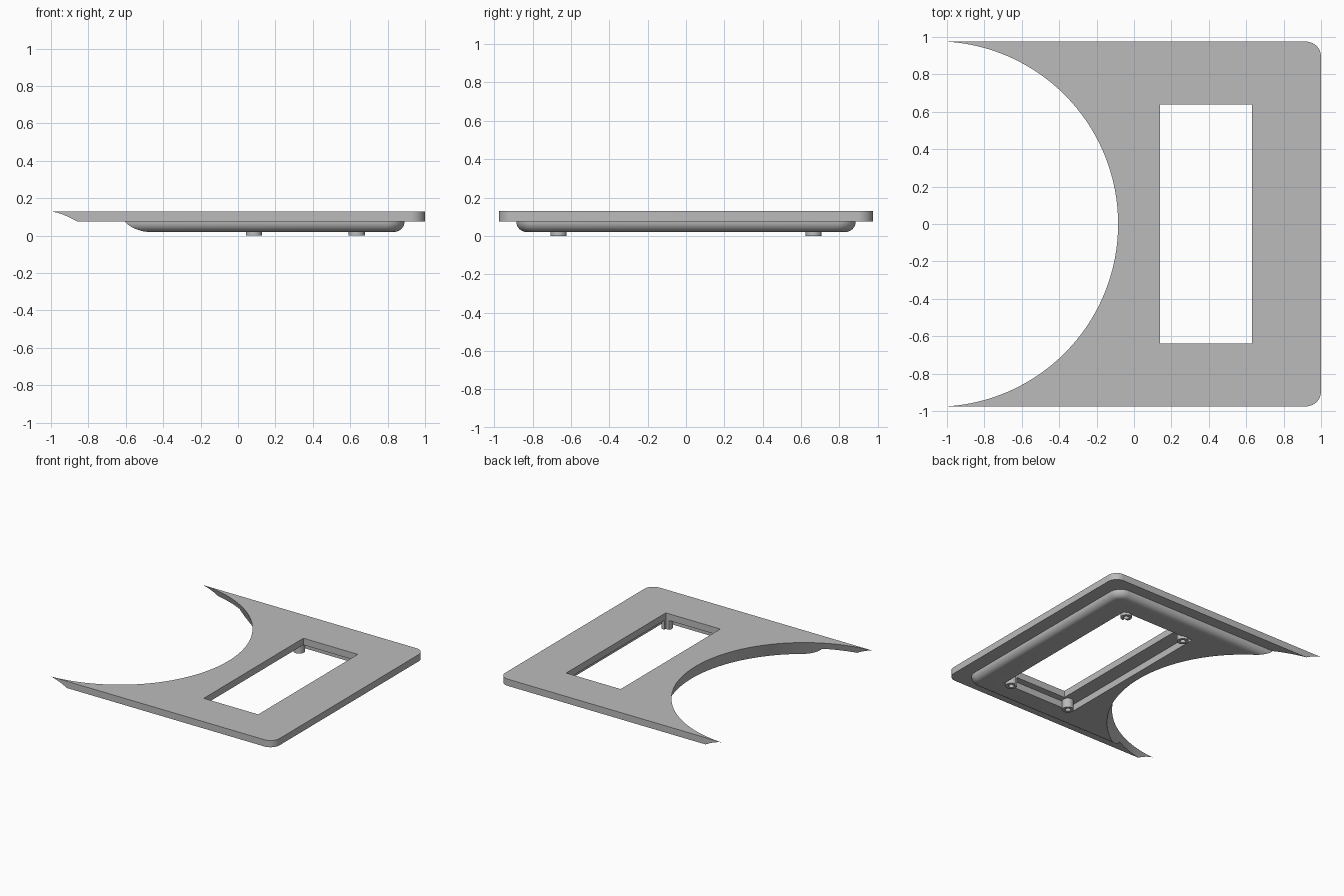
import bpy, bmesh, math

if "Cube" in bpy.data.objects:
    bpy.data.objects.remove(bpy.data.objects["Cube"], do_unlink=True)

grey = bpy.data.materials.new("light grey plastic")
grey.use_nodes = True
grey.diffuse_color = (0.5, 0.5, 0.5, 1)
grey.node_tree.nodes["Principled BSDF"].inputs["Base Color"].default_value = (0.5, 0.5, 0.5, 1)

TOP, UNDER, PAN = 0.13, 0.075, 0.02   # plate top, plate underside, pan underside


def finish(name, bm):
    bmesh.ops.recalc_face_normals(bm, faces=bm.faces)
    mesh = bpy.data.meshes.new(name)
    bm.to_mesh(mesh)
    bm.free()
    mesh.materials.append(grey)
    obj = bpy.data.objects.new(name, mesh)
    bpy.context.collection.objects.link(obj)
    return obj


def outline(xmax, ymax, radius, inset=0.0):
    """Rectangle open to -x, with both +x corners rounded."""
    pts = [(-1, inset - ymax)]
    for side in (-1, 1):
        for i in range(13):
            a = math.radians(7.5 * i) * side
            if side < 0:
                a = -math.pi / 2 - a
            r = radius - inset
            pts.append((xmax - radius + r * math.cos(a),
                        side * (ymax - radius) + r * math.sin(a)))
    return pts + [(-1, ymax - inset)]


def loft(name, levels):
    """Skin a stack of (z, outline) sections and cap both ends."""
    bm = bmesh.new()
    rings = [[bm.verts.new((x, y, z)) for x, y in pts] for z, pts in levels]
    n = len(rings[0])
    for low, high in zip(rings, rings[1:]):
        for i in range(n):
            j = (i + 1) % n
            bm.faces.new((low[i], low[j], high[j], high[i]))
    bm.faces.new(rings[0][::-1])
    bm.faces.new(rings[-1])
    return finish(name, bm)


def circle(x, y, r, n):
    return [(x + r * math.cos(math.tau * i / n), y + r * math.sin(math.tau * i / n))
            for i in range(n)]


def box(name, x0, x1, half_y, z0, z1):
    pts = [(x0, -half_y), (x1, -half_y), (x1, half_y), (x0, half_y)]
    return loft(name, [(z0, pts), (z1, pts)])


def combine(target, tool, operation="DIFFERENCE"):
    tool.hide_render = True
    mod = target.modifiers.new("cut", "BOOLEAN")
    mod.operation, mod.solver, mod.object = operation, "EXACT", tool
    bpy.context.view_layer.objects.active = target
    bpy.ops.object.modifier_apply(modifier=mod.name)
    bpy.data.objects.remove(tool, do_unlink=True)


def smooth(obj):
    bpy.ops.object.select_all(action="DESELECT")
    obj.select_set(True)
    bpy.context.view_layer.objects.active = obj
    bpy.ops.object.shade_smooth_by_angle(angle=math.radians(30))


def window_cutter():
    return box("window_cutter", 0.14, 0.63, 0.64, -0.1, 0.3)


# Cover plate with the shallow round-edged pan beneath it
plate_outline = outline(1.0, 0.975, 0.08)
plate = loft("cover_plate", [(UNDER, plate_outline), (TOP, plate_outline)])
fillet = UNDER - PAN
levels = []
for i in range(11):
    a = math.radians(9 * i)
    levels.append((UNDER - fillet * math.sin(a),
                   outline(0.89, 0.885, 0.1, fillet * (1 - math.cos(a)))))
levels.reverse()
levels.append((0.1, outline(0.89, 0.885, 0.1)))
combine(plate, loft("pan", levels), "UNION")

# Large flared round bite out of one side
slope = 0.345
bite = [(z, circle(-1.062, 0, 0.977 + (TOP - z) * slope, 192)) for z in (-0.1, 0.3)]
combine(plate, loft("bite_cutter", bite))

# Underside recess and through window
combine(plate, box("recess_cutter", 0.02, 0.68, 0.695, -0.1, UNDER))
combine(plate, window_cutter())
smooth(plate)

# Four hollow screw posts, trimmed by the window
for x, side_x in ((0.085, "inner"), (0.635, "outer")):
    for y, side_y in ((-0.665, "front"), (0.665, "back")):
        ring = circle(x, y, 0.043, 32)
        post = loft(f"screw_post_{side_x}_{side_y}", [(0, ring), (0.09, ring)])
        hole = circle(x, y, 0.021, 24)
        combine(post, loft("hole_cutter", [(-0.1, hole), (0.06, hole)]))
        combine(post, window_cutter())
        smooth(post)
